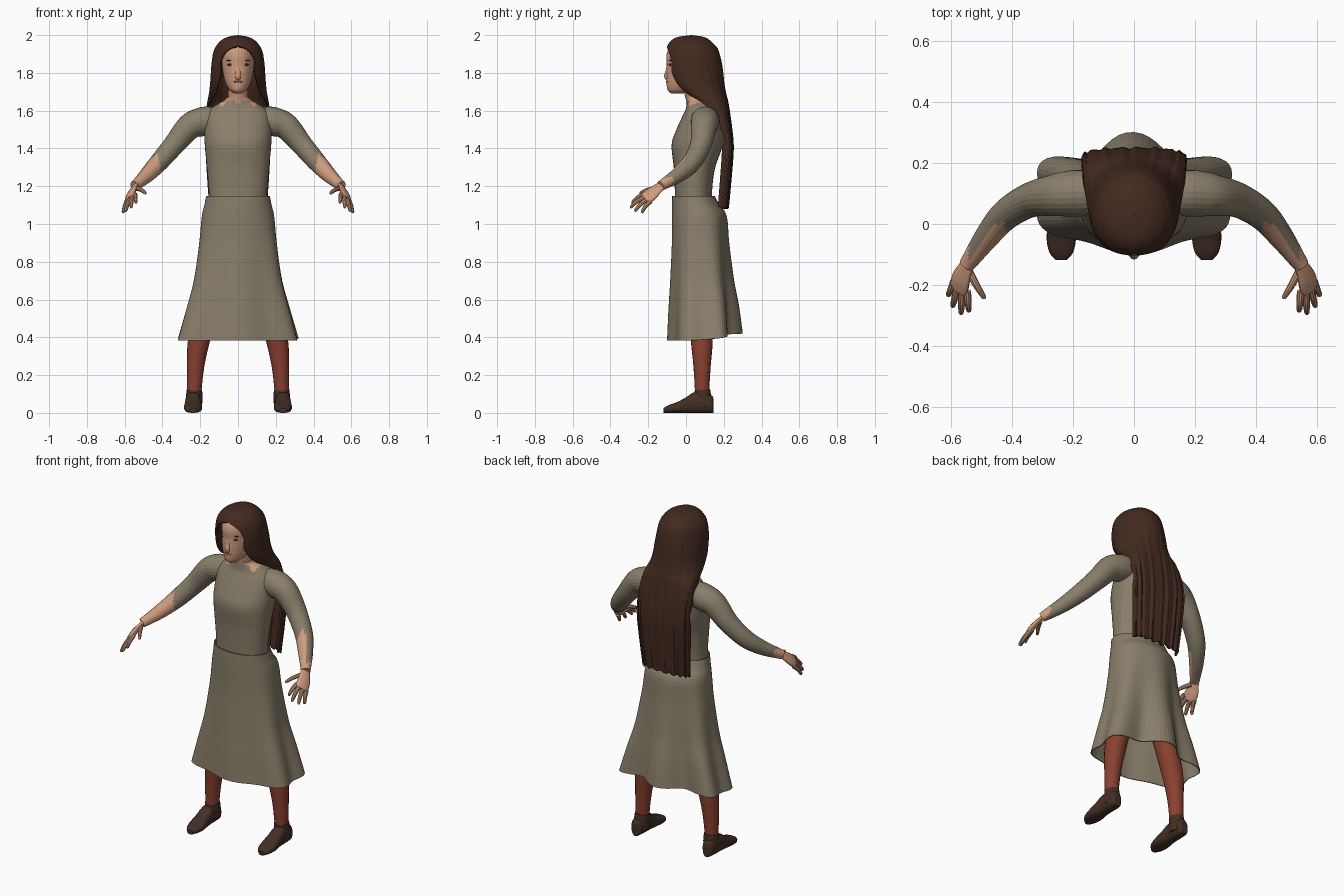
import bpy, bmesh
from math import sin, cos, pi, radians
from mathutils import Vector

if "Cube" in bpy.data.objects:
    bpy.data.objects.remove(bpy.data.objects["Cube"])


def material(name, rgb):
    m = bpy.data.materials.new(name)
    m.use_nodes = True
    m.diffuse_color = (*rgb, 1)
    m.node_tree.nodes["Principled BSDF"].inputs["Base Color"].default_value = (*rgb, 1)
    return m


cloth = material("dress cloth", (0.25, 0.21, 0.145))
skin = material("skin", (0.62, 0.33, 0.21))
hair_brown = material("hair brown", (0.055, 0.023, 0.014))
stocking_red = material("stocking red", (0.25, 0.052, 0.03))
shoe_brown = material("shoe brown", (0.055, 0.028, 0.018))
eye_dark = material("eye dark", (0.07, 0.035, 0.025))
lip = material("lip", (0.42, 0.17, 0.12))
parts = []


def smooth_rows(rows, k=5):
    """Pass a smooth curve through rows of numbers."""
    out = []
    for i in range(len(rows) - 1):
        a, b, c, d = rows[max(i - 1, 0)], rows[i], rows[i + 1], rows[min(i + 2, len(rows) - 1)]
        for j in range(k):
            t = j / k
            out.append([q + 0.5 * t * (r - p + t * (2 * p - 5 * q + 4 * r - s + t * (3 * (q - r) + s - p)))
                        for p, q, r, s in zip(a, b, c, d)])
    return out + [list(rows[-1])]


def loft(name, rings, mats, closed=True, cap=True, rule=None):
    """Skin a surface over rings of points; rule picks a material per face."""
    bm = bmesh.new()
    vs = [[bm.verts.new(p) for p in ring] for ring in rings]
    n = len(rings[0])
    for lo, hi in zip(vs, vs[1:]):
        for j in range(n if closed else n - 1):
            k = (j + 1) % n
            bm.faces.new((lo[j], lo[k], hi[k], hi[j]))
    if cap:
        bm.faces.new(vs[0])
        bm.faces.new(vs[-1])
    bmesh.ops.recalc_face_normals(bm, faces=bm.faces)
    bm.normal_update()
    if rule:
        for f in bm.faces:
            f.material_index = int(rule(f.calc_center_median(), f.normal))
    me = bpy.data.meshes.new(name)
    bm.to_mesh(me)
    bm.free()
    for m in mats:
        me.materials.append(m)
    ob = bpy.data.objects.new(name, me)
    bpy.context.collection.objects.link(ob)
    parts.append(ob)
    return ob


def power(v, p):
    return abs(v) ** p * (1 if v > 0 else -1)


def oval(z, cy, rx, ry, n=32, p=1.0):
    return [(rx * power(sin(2 * pi * j / n), p), cy + ry * power(cos(2 * pi * j / n), p), z) for j in range(n)]


def tube(name, path, mats, s=1, side=(0, 1, 0.2), flat=1.0, n=16, k=4, rule=None):
    """Round or flattened tube along (x, y, z, radius); s mirrors it in x."""
    rows = smooth_rows(path, k)
    rings = []
    for i, row in enumerate(rows):
        t = (Vector(rows[min(i + 1, len(rows) - 1)][:3]) - Vector(rows[max(i - 1, 0)][:3])).normalized()
        u = Vector(side)
        u = (u - t * u.dot(t)).normalized()
        v = t.cross(u)
        ring = [Vector(row[:3]) + row[3] * (u * cos(2 * pi * j / n) + v * flat * sin(2 * pi * j / n)) for j in range(n)]
        rings.append([(p.x * s, p.y, p.z) for p in ring])
    return loft(name, rings, mats, rule=rule)


def blob(name, loc, size, mat):
    rings = [[(loc[0] + size[0] * sin(a) * cos(b), loc[1] + size[1] * sin(a) * sin(b), loc[2] + size[2] * cos(a))
              for b in [2 * pi * j / 12 for j in range(12)]] for a in [pi * (i + 0.2) / 8.4 for i in range(9)]]
    return loft(name, rings, [mat])


# Head: z, front, back, half width
head = [(1.692, -.08, -.01, .022), (1.71, -.098, .04, .046), (1.745, -.103, .08, .066), (1.79, -.104, .11, .078),
        (1.84, -.102, .13, .085), (1.89, -.104, .14, .087), (1.93, -.09, .13, .078), (1.965, -.05, .1, .05)]
loft("head", [oval(z, (f + b) / 2, w, (b - f) / 2) for z, f, b, w in smooth_rows(head)], [skin])
tube("neck", [(0, .07, 1.58, .056), (0, .052, 1.67, .054), (0, .03, 1.74, .05)], [skin], n=24)
tube("nose", [(0, -.088, 1.85, .012), (0, -.094, 1.81, .014), (0, -.1, 1.782, .016), (0, -.09, 1.768, .014)], [skin])
blob("mouth", (0, -.099, 1.753), (.025, .007, .006), lip)

# Bodice with a notched neckline
bodice = [(1.12, .04, .152, .098), (1.2, .04, .156, .1), (1.3, .045, .165, .11), (1.42, .06, .176, .136),
          (1.5, .075, .178, .126), (1.57, .085, .172, .104), (1.61, .085, .145, .086), (1.64, .073, .1, .069),
          (1.655, .063, .072, .06), (1.67, .056, .06, .057)]
loft("bodice", [oval(*r, n=48, p=.88) for r in smooth_rows(bodice, 6)], [cloth, skin],
     rule=lambda c, n: c.z > min(1.653, 1.617 + abs(abs(c.x) - .085) * 1.4))

# Skirt: z, centre y, half width, half depth, fold depth
skirt = [(1.147, .04, .169, .113, 0), (1.1, .052, .178, .126, 0), (1.04, .07, .193, .144, .002),
         (.9, .075, .209, .148, .006), (.7, .08, .242, .159, .016), (.55, .085, .282, .17, .026),
         (.383, .088, .328, .178, .035)]
rings = []
for z, cy, rx, ry, fold in smooth_rows(skirt):
    ring = []
    for j in range(96):
        a = 2 * pi * j / 96
        back = (cos(a) + 1) / 2
        f = fold * cos(6 * a + .25 * sin(2 * a + .5)) * (.3 + .7 * back)
        lift = .035 * back ** 3 * max(0, (.7 - z) / .3)
        ring.append(((rx + f) * power(sin(a), .95), cy + (ry + f) * power(cos(a), .95), z + lift))
    rings.append(ring)
ob = loft("skirt", rings, [cloth], cap=False)
mod = ob.modifiers.new("thickness", 'SOLIDIFY')
mod.thickness = .005

# Hair: z, centre y, half width, back depth, front depth, half sweep in degrees, roundness
hair = [(2.0, .03, .001, .001, .001, 180, 1), (1.99, .025, .055, .07, .07, 180, 1), (1.97, .02, .092, .11, .1, 180, 1),
        (1.945, .02, .114, .135, .118, 180, 1), (1.93, .02, .123, .147, .126, 161, 1),
        (1.9, .02, .133, .158, .13, 146, 1), (1.85, .02, .14, .17, .13, 138, .95),
        (1.8, .03, .144, .167, .135, 141, .9), (1.74, .04, .148, .163, .12, 135, .82),
        (1.69, .07, .154, .142, .1, 130, .72), (1.65, .115, .162, .107, .1, 115, .6), (1.6, .15, .168, .08, .1, 100, .5),
        (1.5, .187, .172, .056, .1, 90, .37), (1.4, .194, .172, .056, .1, 90, .33),
        (1.25, .185, .164, .054, .1, 90, .35), (1.085, .172, .152, .052, .1, 90, .4)]
rings = []
for z, cy, rx, rb, rf, sweep, p in smooth_rows(hair, 4):
    ring = []
    low = min(1, max(0, (1.95 - z) / .6))
    for j in range(81):
        a = radians(min(sweep, 180)) * (j / 40 - 1)
        c = cos(a)
        groove = .003 * low * (sin(19 * a) + .6 * sin(31 * a + 1))
        depth = (rb * max(c, 0) ** p + groove) if c > 0 else rf * c
        ring.append((rx * sin(a), cy + depth, z + (.006 * sin(17 * a) if z < 1.1 else 0)))
    rings.append(ring)
ob = loft("long_hair", rings, [hair_brown], closed=False, cap=False)
mod = ob.modifiers.new("thickness", 'SOLIDIFY')
mod.thickness = .01

# Shoe sections: y, half width, height
shoe = [(.146, .018, .07), (.135, .032, .095), (.09, .04, .11), (.04, .041, .108), (0, .044, .082),
        (-.05, .048, .056), (-.095, .038, .04), (-.118, .018, .026)]
fingers = {
    "index_finger": ((.546, -.22, 1.157), (.54, -.288, 1.112)),
    "middle_finger": ((.562, -.215, 1.145), (.566, -.296, 1.087)),
    "ring_finger": ((.577, -.203, 1.132), (.594, -.272, 1.068)),
    "little_finger": ((.589, -.187, 1.12), (.609, -.235, 1.06)),
    "thumb": ((.54, -.155, 1.19), (.488, -.245, 1.163))}

for s, label in ((1, "left"), (-1, "right")):
    # Face details
    blob(label + "_eye", (s * .041, -.084, 1.843), (.016, .008, .006), eye_dark)
    blob(label + "_eyebrow", (s * .042, -.083, 1.865), (.02, .008, .003), hair_brown)

    # Sleeved arm, bare on the inner side of the forearm
    def bare(c, n, s=s):
        return abs(c.x) > .54 or (abs(c.x) - .25 * (c.z - 1.32) > .415 and n.dot(Vector((-.6 * s, -.72, .3))) > .3)
    tube(label + "_arm", [(.08, .095, 1.572, .05), (.14, .1, 1.552, .072), (.2, .1, 1.539, .076), (.26, .094, 1.512, .069),
                          (.34, .078, 1.418, .057), (.42, .03, 1.325, .05), (.48, -.04, 1.261, .041),
                          (.53, -.11, 1.216, .03), (.548, -.135, 1.202, .026)], [cloth, skin], s, n=24, k=7, rule=bare)

    # Hand
    tube(label + "_palm", [(.54, -.125, 1.208, .026), (.553, -.15, 1.188, .031), (.566, -.182, 1.16, .04),
                           (.573, -.21, 1.137, .039), (.575, -.218, 1.131, .028)], [skin], s, (.04, .04, -.037), .42)
    for name, (base, tip) in fingers.items():
        a, b = Vector(base), Vector(tip)
        m = a.lerp(b, .5) + Vector((0, -.003, .005))
        e = a.lerp(b, .92)
        tube(label + "_" + name, [(*a, .013), (*m, .0115), (*e, .0085), (*b, .003)], [skin], s, (1, 0, 0), n=10)

    # Leg and shoe
    tube(label + "_leg", [(.09, .06, 1.06, .08), (.135, .07, .7, .07), (.204, .083, .4, .059), (.224, .085, .25, .046),
                          (.231, .085, .12, .038), (.233, .085, .06, .036)], [stocking_red], s, n=20)
    tube(label + "_shoe_ankle", [(.231, .087, .122, .041), (.232, .09, .08, .044), (.235, .09, .03, .044)],
         [shoe_brown], s, n=20)
    rings = []
    for y, w, h in smooth_rows(shoe, 3):
        rings.append([(s * (.238 + w * power(cos(2 * pi * j / 20), .8)), y, h / 2 + h / 2 * power(sin(2 * pi * j / 20), .8))
                      for j in range(20)])
    loft(label + "_shoe", rings, [shoe_brown])

# Smooth shading with sharp creases kept
for ob in bpy.context.view_layer.objects:
    ob.select_set(ob in parts)
bpy.context.view_layer.objects.active = parts[0]
bpy.ops.object.shade_smooth_by_angle(angle=radians(50))
